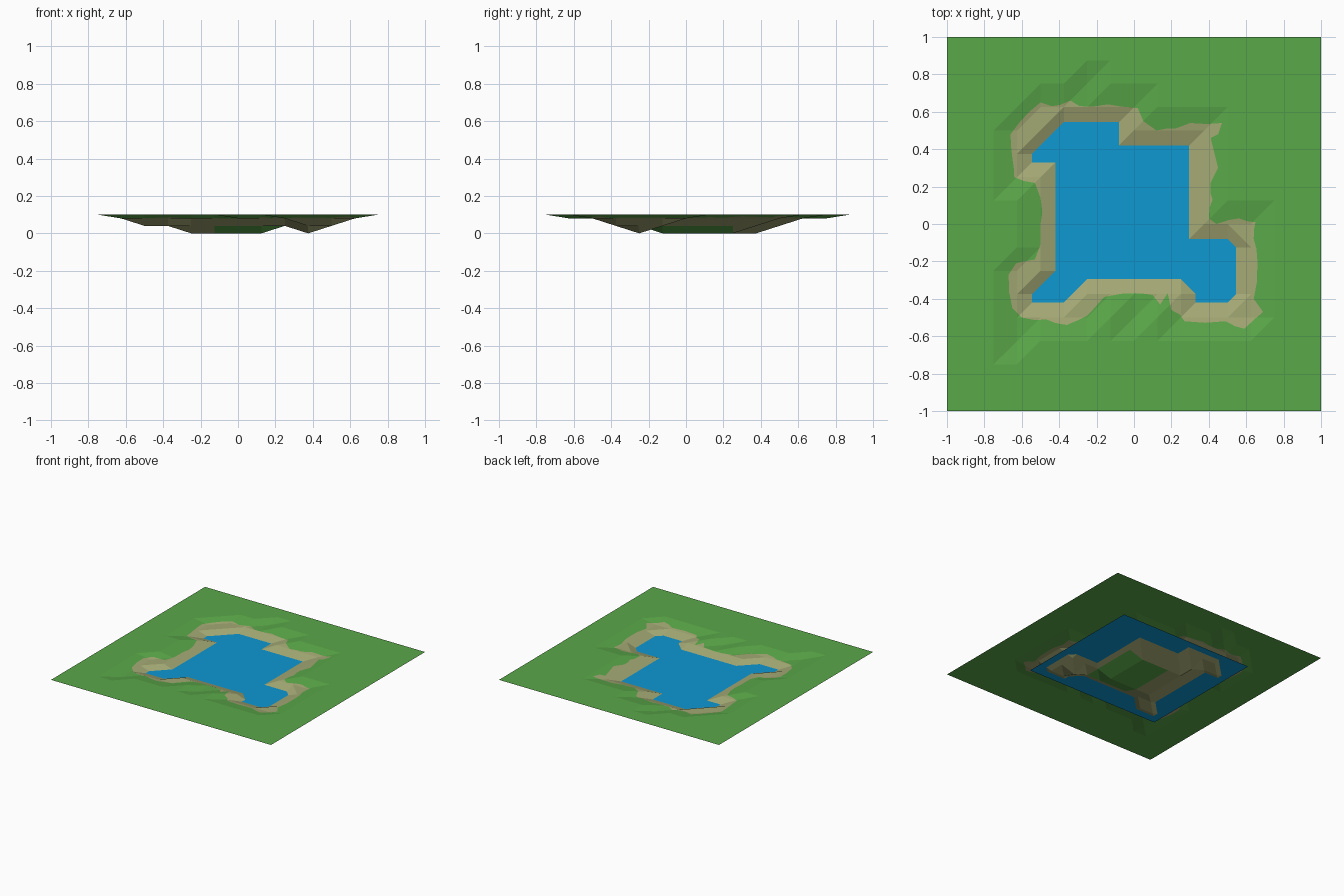
import bpy
import math
import random
from mathutils import Vector
from mathutils.geometry import delaunay_2d_cdt

random.seed(4)
if "Cube" in bpy.data.objects:
    bpy.data.objects.remove(bpy.data.objects["Cube"], do_unlink=True)

CELL = 0.125
HALF = 8
RIM, BANK, SHELF, FLOOR = 0.1, 0.08, 0.04, 0.0
WATER_LEVEL = 0.0545


def make_material(name, srgb):
    linear = [((c / 255 + 0.055) / 1.055) ** 2.4 for c in srgb]
    mat = bpy.data.materials.new(name)
    mat.use_nodes = True
    mat.diffuse_color = (*linear, 1)
    bsdf = mat.node_tree.nodes["Principled BSDF"]
    bsdf.inputs["Base Color"].default_value = (*linear, 1)
    bsdf.inputs["Roughness"].default_value = 1
    return mat


grass = make_material("grass green", (90, 168, 73))
sand = make_material("shore sand", (164, 169, 116))
blue = make_material("water blue", (14, 152, 210))


def make_object(name, verts, faces, materials):
    mesh = bpy.data.meshes.new(name)
    mesh.from_pydata(verts, [], faces)
    for mat in materials:
        mesh.materials.append(mat)
    obj = bpy.data.objects.new(name, mesh)
    bpy.context.collection.objects.link(obj)
    return obj


# Basin plan in grid steps: row -> spans of the shallow shelf
shelf_rows = {4: [(-3, -1)], 3: [(-4, 2)], 2: [(-3, 2)], 1: [(-3, 2)], 0: [(-3, 2)],
              -1: [(-3, 4)], -2: [(-3, 4)], -3: [(-4, -3), (3, 4)]}
shelf = {(x, y) for y, spans in shelf_rows.items()
         for a, b in spans for x in range(a, b + 1)}


def around(p):
    return {(p[0] + i, p[1] + j) for i in (-1, 0, 1) for j in (-1, 0, 1)}


# The bank is the shelf grown by one step, the floor is the shelf shrunk by one
bank = set().union(*(around(p) for p in shelf)) | {(-2, 6), (-5, -5), (0, -4)}
floor = {p for p in shelf if around(p) <= shelf} | {(3, -2)}
falling_cells = {(4, -1), (2, -3)}


def grid_height(x, y):
    p = (x, y)
    return FLOOR if p in floor else SHELF if p in shelf else BANK if p in bank else RIM


def height(point):
    """Height of the faceted ground at a plan position."""
    gx, gy = point.x / CELL, point.y / CELL
    x = min(max(math.floor(gx + 1e-5), -HALF), HALF - 1)
    y = min(max(math.floor(gy + 1e-5), -HALF), HALF - 1)
    u, v = gx - x, gy - y
    sw, se = grid_height(x, y), grid_height(x + 1, y)
    nw, ne = grid_height(x, y + 1), grid_height(x + 1, y + 1)
    if (x, y) in falling_cells:
        if u + v < 1:
            return sw + u * (se - sw) + v * (nw - sw)
        return ne + (1 - u) * (nw - ne) + (1 - v) * (se - ne)
    if u > v:
        return sw + u * (se - sw) + v * (ne - se)
    return sw + v * (nw - sw) + u * (ne - nw)


def inside(p, loop):
    hit = False
    for a, b in zip(loop, loop[1:] + loop[:1]):
        if (a.y > p.y) != (b.y > p.y) and p.x < a.x + (p.y - a.y) * (b.x - a.x) / (b.y - a.y):
            hit = not hit
    return hit


# Ragged outer edge of the sand, in hundredths, clockwise
outline = [(-56, 60), (-50, 65), (-44, 63), (-34, 66), (-29, 63), (-14, 64), (2, 62),
           (5, 55), (12, 50), (22, 51), (30, 54), (47, 54), (45, 48), (41, 46),
           (45, 30), (41, 22), (42, 13), (40, 3), (44, 0), (56, 3), (65, 1),
           (64, -8), (66, -20), (64, -40), (69, -47), (59, -56), (49, -52), (27, -52),
           (20, -46), (18, -37), (14, -43), (10, -38), (1, -37), (-16, -39), (-25, -49),
           (-36, -54), (-47, -51), (-60, -50), (-65, -45), (-67, -27), (-63, -21),
           (-53, -19), (-50, -11), (-50, 0), (-50, 14), (-53, 22), (-64, 25),
           (-65, 35), (-66, 48)]
corners = [Vector(p) / 100 for p in outline]
shore = []
for a, b in zip(corners, corners[1:] + corners[:1]):
    shore.append(a)
    if (b - a).length > 0.09:
        jitter = Vector((random.uniform(-1, 1), random.uniform(-1, 1))) * 0.01
        shore.append((a + b) / 2 + jitter)

# Green patch on the pond floor
patch = [Vector(p) * CELL for p in ((-1, -2), (2, -2), (2, 2), (-1, 2))]

# Ground plan: grid lines, cell diagonals and the colour borders
points, edges, index = [], [], {}
steps = range(-HALF, HALF + 1)
for x in steps:
    for y in steps:
        index[x, y] = len(points)
        points.append(Vector((x, y)) * CELL)
for x, y in index:
    diagonal = ((x + 1, y), (x, y + 1)) if (x, y) in falling_cells else ((x, y), (x + 1, y + 1))
    for a, b in (((x, y), (x + 1, y)), ((x, y), (x, y + 1)), diagonal):
        if a in index and b in index:
            edges.append((index[a], index[b]))
for loop in (shore, patch):
    start = len(points)
    points += loop
    edges += [(start + i, start + (i + 1) % len(loop)) for i in range(len(loop))]

plan, _, tris, *_ = delaunay_2d_cdt(points, edges, [], 0, 1e-5)
ground = make_object("ground", [(p.x, p.y, height(p)) for p in plan], tris, [grass, sand])
for face in ground.data.polygons:
    middle = face.center.xy
    face.material_index = int(inside(middle, shore) and not inside(middle, patch))

# Flat water sheet running under the banks
left, right, front, back = -0.61, 0.61, -0.49, 0.61
make_object("water", [(x, y, WATER_LEVEL) for x, y in
                      ((left, front), (right, front), (right, back), (left, back))],
            [(0, 1, 2, 3)], [blue])
